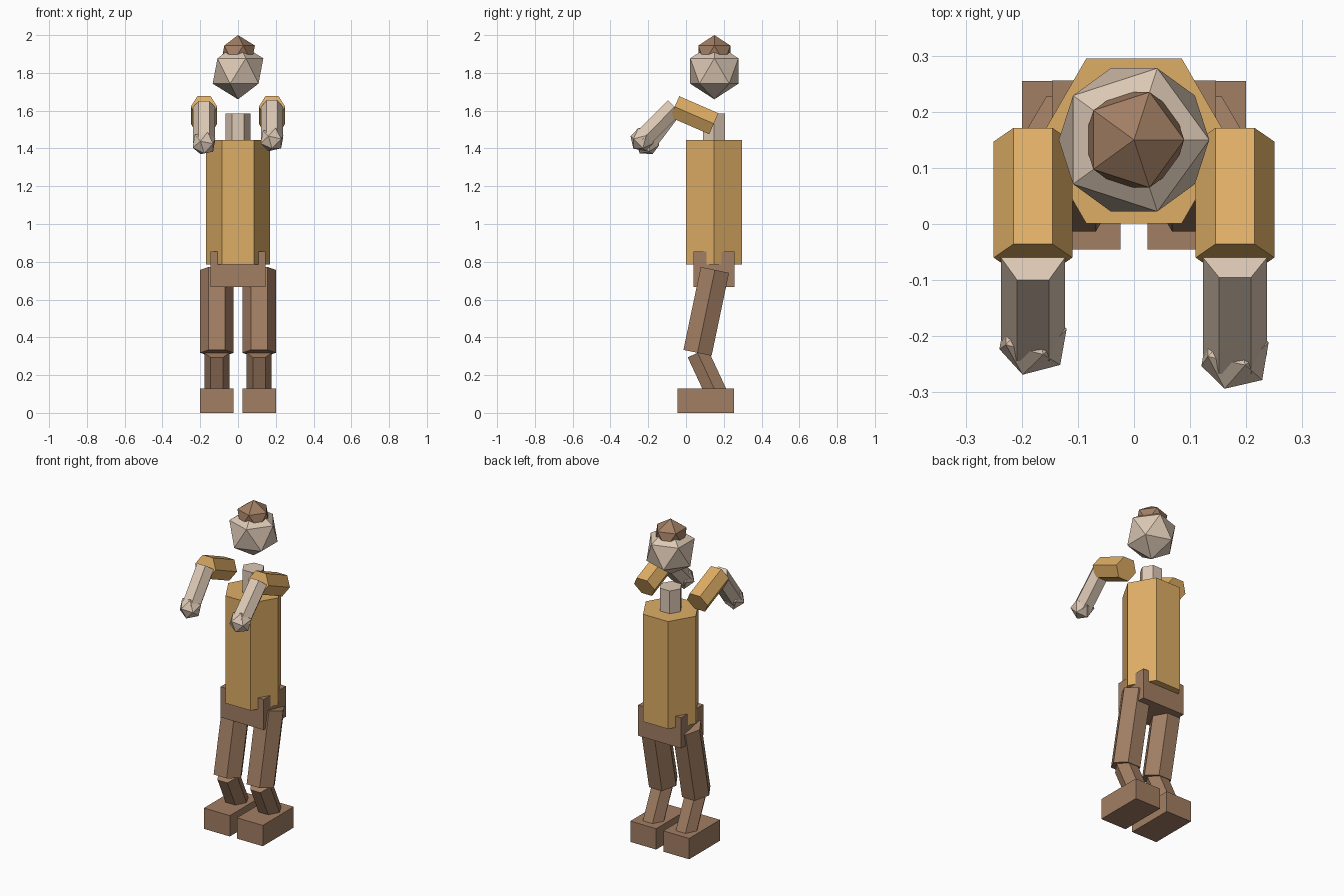
import bpy, bmesh
from math import sin, cos, pi
from mathutils import Vector, Matrix

cube = bpy.data.objects.get("Cube")
if cube:
    bpy.data.objects.remove(cube, do_unlink=True)


def make_material(name, color):
    m = bpy.data.materials.new(name)
    m.use_nodes = True
    m.diffuse_color = (*color, 1)
    for node in m.node_tree.nodes:
        if node.type == 'BSDF_PRINCIPLED':
            node.inputs["Base Color"].default_value = (*color, 1)
    return m


skin = make_material("pale skin", (0.72, 0.58, 0.46))
gold = make_material("golden shirt", (0.73, 0.42, 0.13))
brown = make_material("brown cloth", (0.36, 0.21, 0.125))


def finish(name, bm, mat):
    bmesh.ops.recalc_face_normals(bm, faces=bm.faces)
    mesh = bpy.data.meshes.new(name)
    bm.to_mesh(mesh)
    bm.free()
    mesh.materials.append(mat)
    ob = bpy.data.objects.new(name, mesh)
    bpy.context.collection.objects.link(ob)
    return ob


def hex_limb(name, x, start, end, r, mat):
    """Six-sided prism between two (y, z) points, corners facing sideways."""
    a, b = Vector((x, *start)), Vector((x, *end))
    d = (b - a).normalized()
    side = Vector((1, 0, 0))
    other = d.cross(side)
    bm = bmesh.new()
    rings = [[bm.verts.new(c + r * (cos(i * pi / 3) * side + sin(i * pi / 3) * other))
              for i in range(6)] for c in (a, b)]
    for ring in rings:
        bm.faces.new(ring)
    for i in range(6):
        j = (i + 1) % 6
        bm.faces.new((rings[0][i], rings[0][j], rings[1][j], rings[1][i]))
    return finish(name, bm, mat)


def box(name, center, size, mat):
    bm = bmesh.new()
    bmesh.ops.create_cube(bm, size=1, matrix=Matrix.Translation(center) @ Matrix.Diagonal((*size, 1)))
    return finish(name, bm, mat)


def ball(name, center, r, mat, up=(0, 0, 1)):
    """Twenty-sided ball whose pole points along up (in the yz plane)."""
    z = Vector(up).normalized()
    x = Vector((1, 0, 0))
    rot = Matrix((x, z.cross(x), z)).transposed().to_4x4()
    bm = bmesh.new()
    bmesh.ops.create_icosphere(bm, subdivisions=1, radius=r, matrix=Matrix.Translation(center) @ rot)
    return finish(name, bm, mat)


# Head, hair, neck and body
ball("head", (0, 0.15, 1.81), 0.15, skin)
ball("hair", (0, 0.15, 1.9), 0.1, brown)
hex_limb("neck", 0, (0.148, 1.4), (0.148, 1.585), 0.066, skin)
hex_limb("torso", 0, (0.148, 0.785), (0.148, 1.445), 0.17, gold)
box("pelvis", (0, 0.148, 0.761), (0.293, 0.215, 0.188), brown)

# Legs
hip, knee, ankle = (0.153, 0.757), (0.061, 0.318), (0.165, 0.095)
for side, s in (("left", 1), ("right", -1)):
    x = s * 0.112
    hex_limb(side + "_thigh", x, hip, knee, 0.088, brown)
    hex_limb(side + "_shin", x, knee, ankle, 0.066, brown)
    box(side + "_foot", (x, 0.105, 0.064), (0.176, 0.3, 0.128), brown)

# Arms, with the right forearm hanging a little lower
shoulder, elbow = (0.147, 1.531), (-0.06, 1.621)
for side, s, wrist in (("left", 1, (-0.232, 1.447)), ("right", -1, (-0.205, 1.428))):
    x = s * 0.18
    hex_limb(side + "_upper_arm", x, shoulder, elbow, 0.07, gold)
    hex_limb(side + "_forearm", x, elbow, wrist, 0.057, skin)
    up = (0, elbow[0] - wrist[0], elbow[1] - wrist[1])
    ball(side + "_hand", (x, *wrist), 0.067, skin, up)
